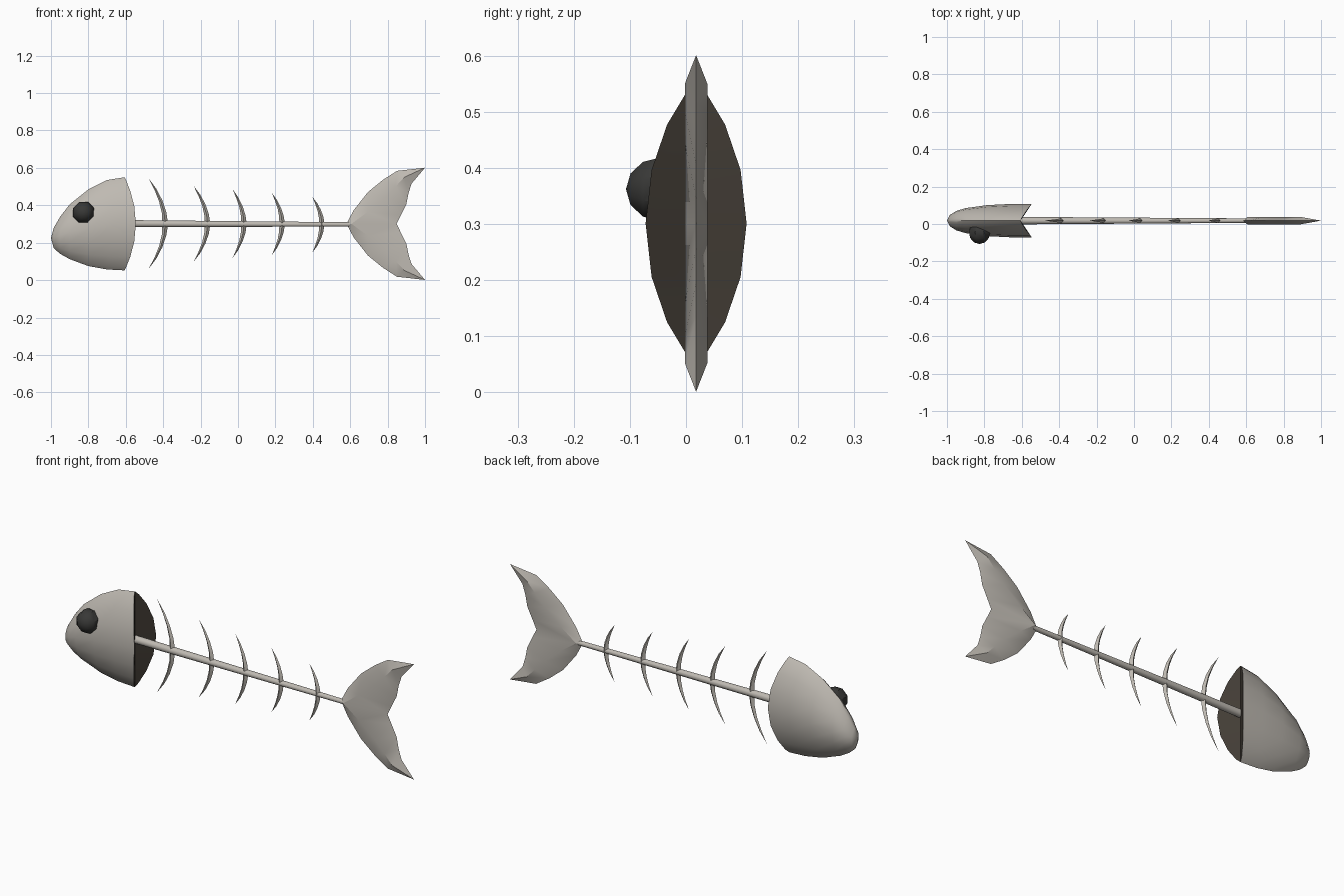
import bpy, bmesh, math
from mathutils import Matrix

if "Cube" in bpy.data.objects:
    bpy.data.objects.remove(bpy.data.objects["Cube"])

YC = 0.018   # side-to-side middle plane of the skeleton


def material(name, rgb):
    m = bpy.data.materials.new(name)
    m.diffuse_color = (*rgb, 1)
    m.use_nodes = True
    m.node_tree.nodes["Principled BSDF"].inputs["Base Color"].default_value = m.diffuse_color
    return m


BONE = material("bone", (0.52, 0.49, 0.445))
DARK = material("dark_hollow", (0.055, 0.046, 0.036))
BLACK = material("eye_charcoal", (0.04, 0.04, 0.038))


def finish(bm, name, mats, angle=40):
    me = bpy.data.meshes.new(name)
    bm.to_mesh(me)
    bm.free()
    ob = bpy.data.objects.new(name, me)
    bpy.context.collection.objects.link(ob)
    for m in mats:
        me.materials.append(m)
    bpy.ops.object.select_all(action='DESELECT')
    ob.select_set(True)
    bpy.context.view_layer.objects.active = ob
    bpy.ops.object.shade_smooth_by_angle(angle=math.radians(angle))
    return ob


def bridge(bm, a, b):
    n = len(a)
    for i in range(n):
        j = (i + 1) % n
        if len(a) == len(b):
            bm.faces.new((a[i], a[j], b[j], b[i]))
        else:                       # b is a single tip vertex
            bm.faces.new((a[i], a[j], b[0]))


# Head: lens-shaped rings from nose to gill rim, closed by a dark grooved cap
def head():
    N = 16
    # x at top and bottom, z low, z high, half width, sideways rim bulge
    rings = [(-0.985, 0.170, 0.280, 0.030, 0.0),
             (-0.950, 0.140, 0.340, 0.052, 0.0),
             (-0.900, 0.112, 0.405, 0.067, 0.0),
             (-0.800, 0.075, 0.485, 0.083, 0.015),
             (-0.700, 0.057, 0.535, 0.089, 0.035),
             (-0.606, 0.052, 0.550, 0.090, 0.060)]
    bm = bmesh.new()
    prev = None
    for x, lo, hi, w, bulge in rings:
        ring = []
        for i in range(N):
            a = 2 * math.pi * i / N
            s = math.sin(a)
            y = w * math.copysign(abs(s) ** 1.6, s)
            z = (lo + hi) / 2 + (hi - lo) / 2 * math.cos(a)
            ring.append(bm.verts.new((x + bulge * s * s, YC + y, z)))
        if prev:
            bridge(bm, prev, ring)
        else:
            bridge(bm, ring, [bm.verts.new((-1.0, YC, 0.225))])
        prev = ring
    # cap: two halves folded along the straight middle line
    x = rings[-1][0]
    mid = [prev[0]] + [bm.verts.new((x, YC, prev[i].co.z))
                       for i in range(1, N // 2)] + [prev[N // 2]]
    for side in (lambda i: prev[i], lambda i: prev[-i % N]):
        for i in range(N // 2):
            vs = list(dict.fromkeys((mid[i], mid[i + 1], side(i + 1), side(i))))
            bm.faces.new(vs).material_index = 1
    bmesh.ops.recalc_face_normals(bm, faces=bm.faces)
    finish(bm, "head", [BONE, DARK])


# Eye: low-poly ball on the front side only
def eye():
    bm = bmesh.new()
    bmesh.ops.create_uvsphere(bm, u_segments=8, v_segments=6, radius=0.061)
    bm.transform(Matrix.Translation((-0.826, -0.046, 0.362))
                 @ Matrix.Rotation(math.radians(90), 4, 'X')
                 @ Matrix.Rotation(math.radians(22.5), 4, 'Z'))
    finish(bm, "eye", [BLACK])


# Spine: tapered rod
def spine():
    bm = bmesh.new()
    bmesh.ops.create_cone(bm, cap_ends=True, segments=10,
                          radius1=0.020, radius2=0.012, depth=1.23)
    bm.transform(Matrix.Translation((-0.005, YC, 0.300))
                 @ Matrix.Rotation(math.radians(90.2), 4, 'Y'))
    finish(bm, "spine", [BONE])


# Rib: swept-back crescent with a diamond section, pointed at both ends
def rib(name, x, depth, top, bottom):
    bm = bmesh.new()
    mid = 0.3
    prev = tip = bm.verts.new((x - depth, YC, bottom))
    steps = 4
    for k in range(-steps + 1, steps):
        t = k / steps
        u = abs(t)
        z = mid + (top - mid) * t if t > 0 else mid + (mid - bottom) * t
        cx = x - 0.015 - (depth - 0.015) * u ** 1.9
        hx = 0.015 * (1 - u) ** 0.75
        hy = 0.014 * (1 - u) ** 0.75
        tilt = -0.6 * hx * t
        ring = [bm.verts.new(p) for p in ((cx + hx, YC, z - tilt), (cx, YC + hy, z),
                                          (cx - hx, YC, z + tilt), (cx, YC - hy, z))]
        bridge(bm, ring, [prev] if prev is tip else prev)
        prev = ring
    bridge(bm, prev, [bm.verts.new((x - depth, YC, top))])
    bmesh.ops.recalc_face_normals(bm, faces=bm.faces)
    finish(bm, name, [BONE], 50)


# Tail fin: two mirrored lobes, thick in the middle and thin at the edges
def tail():
    # leading x, z, trailing x, z, place of the thickest line between them
    stations = [(0.580, 0.300, 0.848, 0.300, 0.10),
                (0.618, 0.372, 0.870, 0.345, 0.30),
                (0.695, 0.470, 0.900, 0.405, 0.45),
                (0.775, 0.535, 0.912, 0.465, 0.50),
                (0.850, 0.583, 0.928, 0.515, 0.50)]
    bm = bmesh.new()
    for s in (1, -1):
        prev = None
        for lx, lz, tx, tz, f in stations:
            mx, mz = lx + (tx - lx) * f, lz + (tz - lz) * f
            pts = ((lx, YC, lz), (mx, YC + 0.02, mz), (tx, YC, tz), (mx, YC - 0.02, mz))
            ring = [bm.verts.new((px, py, 0.301 + s * (pz - 0.3))) for px, py, pz in pts]
            if prev:
                bridge(bm, prev, ring)
            prev = ring
        bridge(bm, prev, [bm.verts.new((1.0, YC, 0.301 + s * 0.3))])
    bmesh.ops.remove_doubles(bm, verts=bm.verts, dist=0.0005)
    bmesh.ops.recalc_face_normals(bm, faces=bm.faces)
    finish(bm, "tail_fin", [BONE], 28)


head()
eye()
spine()
for n, (x, d, top, bottom) in enumerate([(-0.374, 0.104, 0.545, 0.060),
                                         (-0.148, 0.090, 0.505, 0.097),
                                         (0.047, 0.076, 0.486, 0.118),
                                         (0.251, 0.070, 0.466, 0.134),
                                         (0.463, 0.065, 0.444, 0.148)]):
    rib(f"rib_{n + 1}", x, d, top, bottom)
tail()
